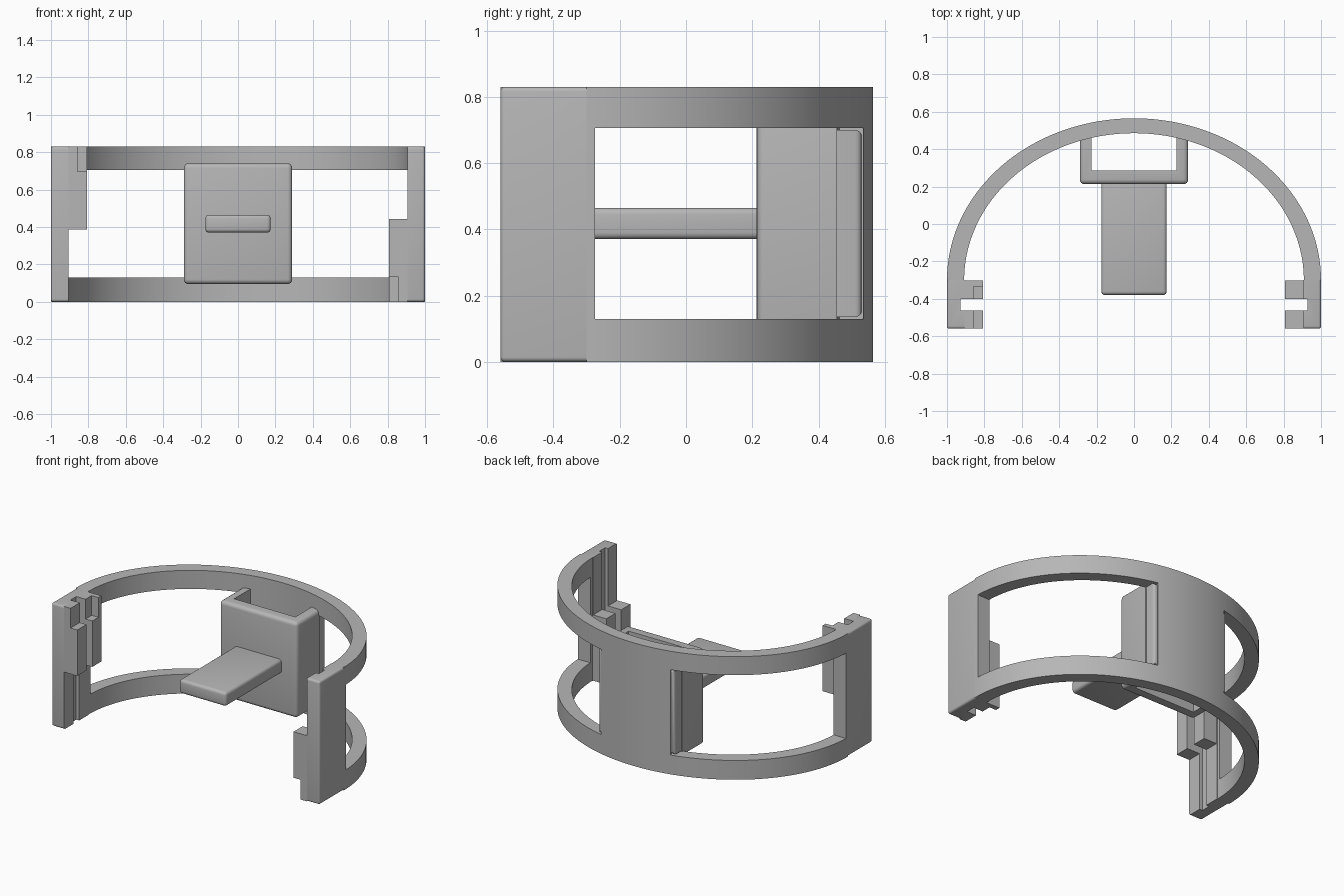
import bpy, bmesh, math
from mathutils import Vector

if "Cube" in bpy.data.objects:
    bpy.data.objects.remove(bpy.data.objects["Cube"])

H = 0.83
grey = bpy.data.materials.new("plain_grey")
grey.diffuse_color = (0.47, 0.47, 0.47, 1)
grey.use_nodes = True
grey.node_tree.nodes["Principled BSDF"].inputs["Base Color"].default_value = grey.diffuse_color


def finish(name, bm, flip=False):
    """Turn a bmesh into a shaded object; flip = half turn about the y axis at mid height."""
    if flip:
        for v in bm.verts:
            v.co.x, v.co.z = -v.co.x, H - v.co.z
    bmesh.ops.recalc_face_normals(bm, faces=bm.faces)
    me = bpy.data.meshes.new(name)
    bm.to_mesh(me)
    bm.free()
    me.materials.append(grey)
    ob = bpy.data.objects.new(name, me)
    bpy.context.collection.objects.link(ob)
    bpy.ops.object.select_all(action='DESELECT')
    bpy.context.view_layer.objects.active = ob
    ob.select_set(True)
    bpy.ops.object.shade_smooth_by_angle(angle=math.radians(30))
    return ob


def prism(points, axis, a, b):
    """Extrude a profile: axis 'z' takes (x, y) points, axis 'y' takes (x, z) points."""
    bm = bmesh.new()
    place = (lambda p, t: (p[0], p[1], t)) if axis == 'z' else (lambda p, t: (p[0], t, p[1]))
    lo = [bm.verts.new(place(p, a)) for p in points]
    hi = [bm.verts.new(place(p, b)) for p in points]
    bm.faces.new(lo)
    bm.faces.new(hi)
    n = len(points)
    for i in range(n):
        j = (i + 1) % n
        bm.faces.new((lo[i], lo[j], hi[j], hi[i]))
    bmesh.ops.recalc_face_normals(bm, faces=bm.faces)
    return bm


def rect(x0, x1, y0, y1):
    return [(x0, y0), (x1, y0), (x1, y1), (x0, y1)]


def bevel(bm, width, rule=lambda p, q: True):
    edges = [e for e in bm.edges if rule(e.verts[0].co, e.verts[1].co)]
    bmesh.ops.bevel(bm, geom=edges, offset=width, segments=4, profile=0.5, affect='EDGES')


def both(p, q, axis, value):
    return abs(abs(p[axis]) - abs(value)) < 1e-4 and abs(abs(q[axis]) - abs(value)) < 1e-4


# Curved band: half ellipse, with a window each side of the central panel
t_end, t_panel = math.asin(0.025 / 0.865), math.acos(0.26)
angles = [0]
for a, b, n in ((t_end, t_panel, 40), (t_panel, math.pi - t_panel, 18),
                (math.pi - t_panel, math.pi - t_end, 40)):
    angles += [a + (b - a) * i / n for i in range(n)]
angles += [math.pi - t_end, math.pi]
levels = [0, 0.13, 0.705, H]
cols = len(angles) - 1


def solid(i, k):
    if not (0 <= i < cols and 0 <= k < 3):
        return False
    mid = (angles[i] + angles[i + 1]) / 2
    return k != 1 or mid < t_end or mid > math.pi - t_end or t_panel < mid < math.pi - t_panel


bm = bmesh.new()
V = {}
for i, t in enumerate(angles):
    for k, z in enumerate(levels):
        for s, r in enumerate((1.0, 0.908)):
            V[i, k, s] = bm.verts.new((r * math.cos(t), -0.3 + 0.865 * r * math.sin(t), z))
for i in range(cols):
    for k in range(3):
        if not solid(i, k):
            continue
        for s in (0, 1):
            bm.faces.new((V[i, k, s], V[i + 1, k, s], V[i + 1, k + 1, s], V[i, k + 1, s]))
        for di in (0, 1):
            if not solid(i + 2 * di - 1, k):
                bm.faces.new((V[i + di, k, 0], V[i + di, k + 1, 0], V[i + di, k + 1, 1], V[i + di, k, 1]))
        for dk in (0, 1):
            if not solid(i, k + 2 * dk - 1):
                bm.faces.new((V[i, k + dk, 0], V[i + 1, k + dk, 0], V[i + 1, k + dk, 1], V[i, k + dk, 1]))
bmesh.ops.delete(bm, geom=[v for v in bm.verts if not v.link_faces], context='VERTS')
finish("curved_band", bm)

# Interlocking ends: the left one is the right one given a half turn
wall = [(0.905, -0.56), (1, -0.56), (1, -0.3), (0.905, -0.3), (0.905, -0.4),
        (0.927, -0.4), (0.927, -0.462), (0.905, -0.462)]
prong = [(0.905, 0), (0.857, 0), (0.857, 0.133), (0.807, 0.133), (0.807, 0.443), (0.905, 0.443)]
for side, flip in (("right", False), ("left", True)):
    bm = prism(wall, 'z', 0, H)
    bevel(bm, 0.014, lambda p, q: (both(p, q, 0, 1) and not both(p, q, 1, 0.3))
          or (both(p, q, 1, 0.56) and abs(p.z - q.z) < 1e-4))
    finish(side + "_end_wall", bm, flip)
    finish(side + "_front_prong", prism(prong, 'y', -0.56, -0.462), flip)
    finish(side + "_rear_prong", prism(prong, 'y', -0.4, -0.335), flip)
    finish(side + "_stop_plate", prism(rect(0.807, 0.905, 0, 0.443), 'y', -0.335, -0.303), flip)

# U-shaped bracket in front of the panel
w, i, f = 0.29, 0.228, 0.213
bm = prism([(-w, f), (w, f), (w, 0.455), (i, 0.465), (i, 0.285), (-i, 0.285), (-i, 0.465), (-w, 0.455)],
           'z', 0.095, 0.74)
bevel(bm, 0.025, lambda p, q: both(p, q, 1, f) or (both(p, q, 0, w) and abs(p.z - q.z) < 1e-4))
finish("bracket", bm)

# Rounded rear ends of the bracket legs, beside the panel
for name, x0, x1 in (("right_leg_end", 0.23, 0.285), ("left_leg_end", -0.285, -0.23)):
    bm = prism(rect(x0, x1, 0.44, 0.53), 'z', 0.135, 0.7)
    bevel(bm, 0.02, lambda p, q: both(p, q, 1, 0.53))
    finish(name, bm)

# Flat tongue
bm = prism(rect(-0.175, 0.175, -0.38, 0.25), 'z', 0.37, 0.465)
bevel(bm, 0.02)
finish("tongue", bm)
